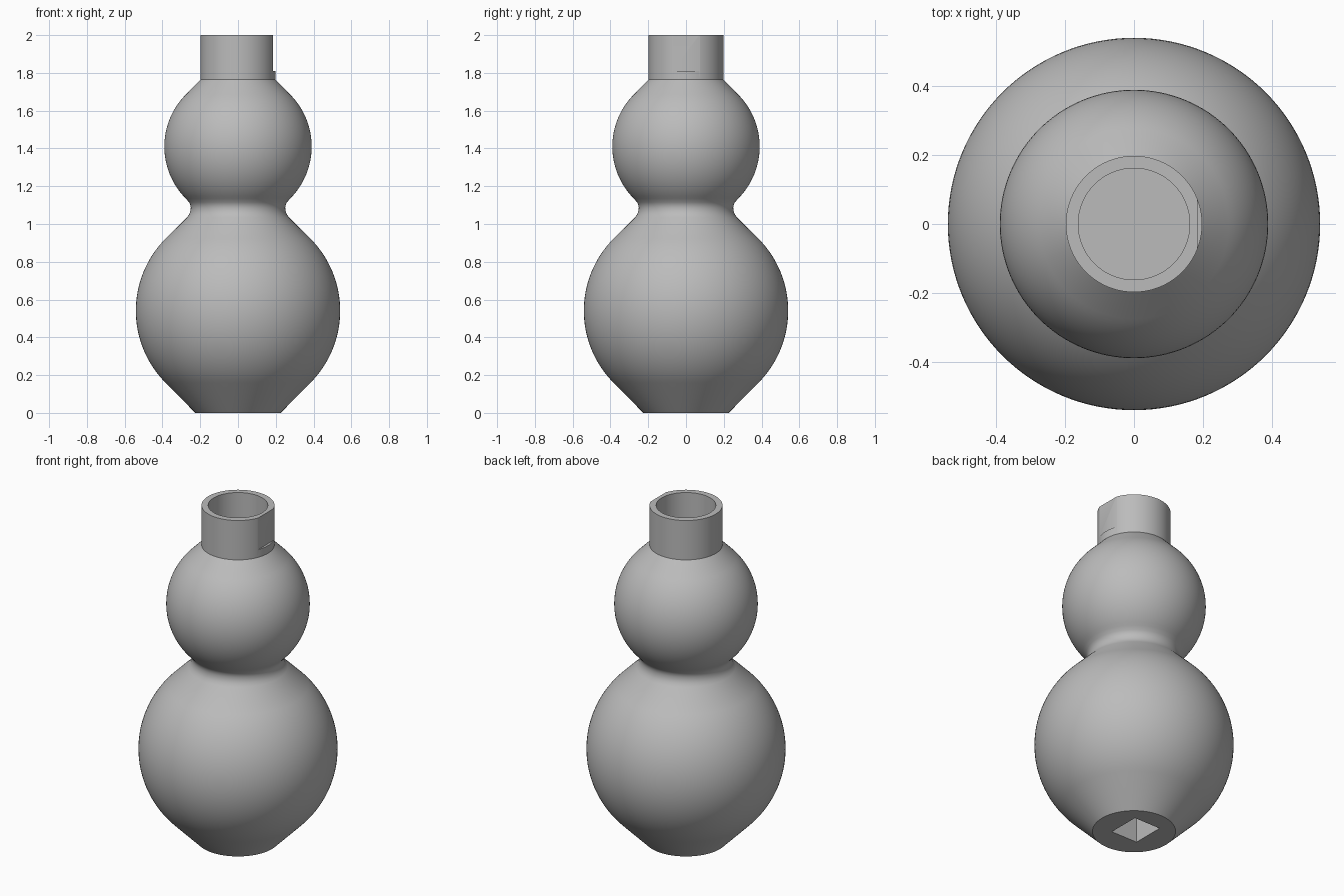
import bpy, bmesh, math

default = bpy.data.objects.get("Cube")
if default:
    bpy.data.objects.remove(default)

SEGMENTS = 128

grey = bpy.data.materials.new("plain_grey")
grey.use_nodes = True
colour = (0.5, 0.5, 0.5, 1)
grey.diffuse_color = colour
grey.node_tree.nodes["Principled BSDF"].inputs["Base Color"].default_value = colour


def bulb(radius, height, start, end, steps=32):
    """Arc of a round belly, as (radius, z) points between two slopes in degrees."""
    angles = [math.radians(start + (end - start) * i / steps) for i in range(steps + 1)]
    return [(radius * math.cos(a), height + radius * math.sin(a)) for a in angles]


def lathe(name, profile):
    """Turn a profile around the z axis; its ends lie on the axis."""
    bm = bmesh.new()
    verts = [bm.verts.new((r, 0, z)) for r, z in profile]
    edges = [bm.edges.new(pair) for pair in zip(verts, verts[1:])]
    bmesh.ops.spin(bm, geom=verts + edges, axis=(0, 0, 1), cent=(0, 0, 0),
                   angle=math.tau, steps=SEGMENTS, use_duplicate=False)
    bmesh.ops.remove_doubles(bm, verts=bm.verts, dist=0.0005)
    bmesh.ops.recalc_face_normals(bm, faces=bm.faces)
    mesh = bpy.data.meshes.new(name)
    bm.to_mesh(mesh)
    bm.free()
    obj = bpy.data.objects.new(name, mesh)
    bpy.context.collection.objects.link(obj)
    return obj


def cut_box(target, name, low, high):
    """Subtract a box given by two opposite corners."""
    centre = [(a + b) / 2 for a, b in zip(low, high)]
    bpy.ops.mesh.primitive_cube_add(size=1, location=centre)
    cutter = bpy.context.object
    cutter.name = name
    cutter.scale = [b - a for a, b in zip(low, high)]
    cutter.hide_render = True
    cutter.data.materials.append(grey)
    mod = target.modifiers.new(name, "BOOLEAN")
    mod.operation = "DIFFERENCE"
    mod.solver = "EXACT"
    mod.object = cutter
    bpy.context.view_layer.objects.active = target
    bpy.ops.object.modifier_apply(modifier=mod.name)
    bpy.data.objects.remove(cutter)


# Foot, lower belly, rounded waist, upper belly, neck and blind bore
profile = [(0, 0), (0.226, 0)]
profile += bulb(0.541, 0.541, -45, 45)
profile += [(0.27, 1.035), (0.258, 1.052), (0.252, 1.068), (0.25, 1.085),
            (0.252, 1.1), (0.259, 1.115)]
profile += bulb(0.39, 1.41, -45, 45)
profile += [(0.198, 1.764), (0.198, 2), (0.162, 2), (0.162, 1.764), (0, 1.764)]
vase = lathe("gourd_vase", profile)
vase.data.materials.append(grey)

# Flat on the side of the neck, and the square socket under the foot
cut_box(vase, "neck_flat", (0.184, -0.3, 1.81), (0.4, 0.3, 2.1))
cut_box(vase, "foot_socket", (-0.085, -0.08, -0.1), (0.09, 0.115, 0.25))

# Smooth shading with crisp rim, neck and foot edges
bpy.ops.object.select_all(action="DESELECT")
vase.select_set(True)
bpy.context.view_layer.objects.active = vase
bpy.ops.object.shade_smooth_by_angle(angle=math.radians(30))
